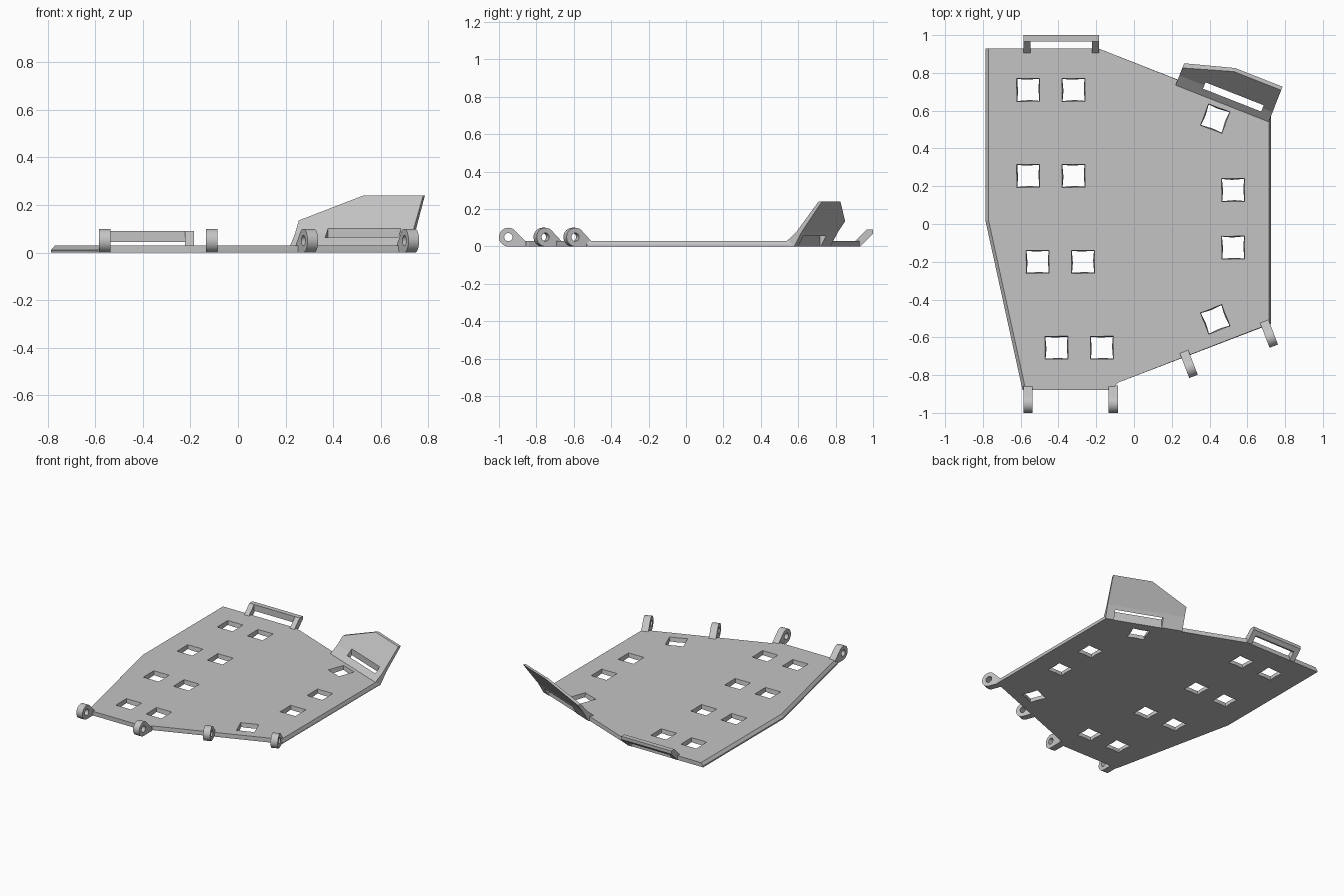
import bpy, bmesh, math
from mathutils import Matrix, Vector

cube = bpy.data.objects.get("Cube")
if cube:
    bpy.data.objects.remove(cube, do_unlink=True)

grey = bpy.data.materials.new("light_grey")
grey.use_nodes = True
grey.diffuse_color = (0.55, 0.55, 0.55, 1)
grey.node_tree.nodes["Principled BSDF"].inputs["Base Color"].default_value = (0.55, 0.55, 0.55, 1)


def loft(name, sections, frame=Matrix()):
    """Closed solid through equal-length loops of 3D points."""
    bm = bmesh.new()
    rings = [[bm.verts.new(frame @ Vector(p)) for p in s] for s in sections]
    n = len(rings[0])
    for a, b in zip(rings, rings[1:]):
        for i in range(n):
            j = (i + 1) % n
            bm.faces.new((a[i], a[j], b[j], b[i]))
    bm.faces.new(rings[0])
    bm.faces.new(rings[-1])
    bmesh.ops.recalc_face_normals(bm, faces=bm.faces)
    mesh = bpy.data.meshes.new(name)
    bm.to_mesh(mesh)
    bm.free()
    mesh.materials.append(grey)
    obj = bpy.data.objects.new(name, mesh)
    bpy.context.collection.objects.link(obj)
    return obj


def along_x(name, profile, x0, x1, frame=Matrix()):
    return loft(name, [[(x, y, z) for y, z in profile] for x in (x0, x1)], frame)


def cut(obj, cutter):
    cutter.hide_render = True
    mod = obj.modifiers.new("cut", 'BOOLEAN')
    mod.operation = 'DIFFERENCE'
    mod.solver = 'EXACT'
    mod.object = cutter
    bpy.context.view_layer.objects.active = obj
    bpy.ops.object.modifier_apply(modifier=mod.name)
    bpy.data.objects.remove(cutter, do_unlink=True)


def place(x, y, degrees=0):
    return Matrix.Translation((x, y, 0)) @ Matrix.Rotation(math.radians(degrees), 4, 'Z')


# Base plate, with bevelled left and right edges
def plate_outline(z, inset):
    left, right = -0.787 + inset, 0.724 - inset * 0.5
    return [(x, y, z) for x, y in (
        (left, 0.93), (left, 0.02), (-0.59 + inset, -0.88), (-0.12, -0.88),
        (-0.085, -0.84), (right, -0.53), (right, 0.571), (-0.19, 0.93))]


plate = loft("base_plate", [plate_outline(0, 0), plate_outline(0.01, 0), plate_outline(0.03, 0.017)])

# Tapered square holes, pinched along the lower edges
holes = [(x + s, y, 0) for x, y in ((-0.56, 0.71), (-0.56, 0.255), (-0.51, -0.2), (-0.41, -0.655))
         for s in (0, 0.24)]
holes += [(0.525, 0.18, 0), (0.525, -0.125, 0), (0.43, 0.558, -21), (0.43, -0.505, 21)]


def hole_ring(z, corner, middle):
    ring = []
    for k in range(4):
        turn = Matrix.Rotation(k * math.pi / 2, 3, 'Z')
        ring += [turn @ Vector((corner, -corner, z)), turn @ Vector((middle, 0, z))]
    return ring


for x, y, angle in holes:
    cut(plate, loft("hole_cutter", [hole_ring(-0.01, 0.057, 0.052), hole_ring(0.04, 0.062, 0.062)],
                    place(x, y, angle)))

# Hinge lugs on the front edges
R = 0.05


def circle(radius, start, end, steps):
    angles = [math.radians(start + (end - start) * i / steps) for i in range(steps + 1)]
    return [(radius * math.cos(a), R + radius * math.sin(a)) for a in angles]


lugs = {"hinge_lug_right": (-0.561, -0.95, 0), "hinge_lug_mid_right": (-0.11, -0.95, 0),
        "hinge_lug_mid_left": (0.297, -0.76, 21), "hinge_lug_left": (0.722, -0.6, 21)}
for name, spot in lugs.items():
    frame = place(*spot)
    lug = along_x(name, circle(R, 45, 270, 30) + [(0.095, 0), (0.095, 0.025)], -0.024, 0.024, frame)
    cut(lug, along_x("pin_cutter", circle(0.022, 0, 345, 23), -0.1, 0.1, frame))
    bpy.ops.object.select_all(action='DESELECT')
    lug.select_set(True)
    bpy.context.view_layer.objects.active = lug
    bpy.ops.object.shade_smooth_by_angle(angle=math.radians(30))

# Back handle: two slanted arms and a bar
arm = [(0.905, 0.03), (0.965, 0.09), (1.0, 0.09), (1.0, 0.068), (0.932, 0.0), (0.905, 0.0)]
along_x("handle_arm_right", arm, -0.585, -0.547)
along_x("handle_arm_left", arm, -0.222, -0.185)
along_x("handle_bar", [(0.965, 0.045), (0.965, 0.09), (1.0, 0.09), (1.0, 0.068), (0.977, 0.045)], -0.547, -0.222)

# Raised flap on the back left edge, with its corner cut away and a slot
flap_frame = place(0.22, 0.735, -21.5)


def flap_section(u, inner, outer, height):
    return [(u, v, z) for v, z in (
        (0, 0), (0, 0.03), (0.055, 0.08), (inner, height), (outer, height), (0.085, 0.08), (0.04, 0))]


flap = loft("side_flap", [flap_section(0, 0.098, 0.1245, 0.135),
                          flap_section(0.26, 0.18, 0.2, 0.24),
                          flap_section(0.53, 0.18, 0.2, 0.24)], flap_frame)
cut(flap, along_x("slot_cutter", [(0.036, -0.1), (0.036, 0.3), (0.072, 0.3), (0.072, -0.1)],
                  0.142, 0.473, flap_frame))
